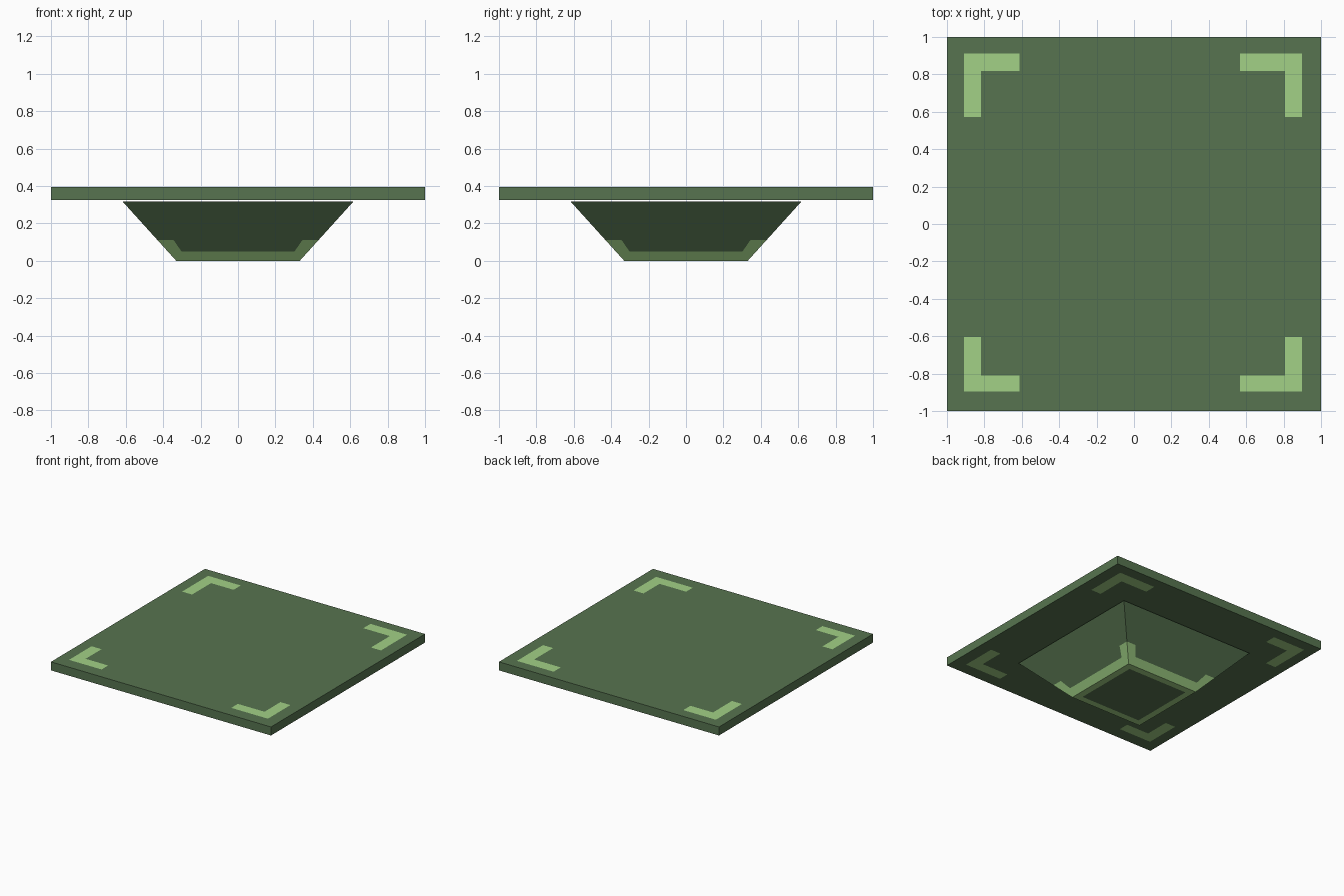
import bpy
import bmesh
from mathutils import Matrix
from math import pi

if "Cube" in bpy.data.objects:
    bpy.data.objects.remove(bpy.data.objects["Cube"])

SLAB_BOTTOM, SLAB_TOP = 0.325, 0.395
FOOT, NECK, PED_TOP = 0.33, 0.617, 0.317   # pedestal half widths and height


def material(name, rgb):
    m = bpy.data.materials.new(name)
    m.diffuse_color = (*rgb, 1)
    m.use_nodes = True
    m.node_tree.nodes["Principled BSDF"].inputs["Base Color"].default_value = m.diffuse_color
    return m


GREEN = material("dark_green", (0.095, 0.175, 0.08))
LIGHT = material("light_green", (0.36, 0.64, 0.24))


def make_object(name, bm, mats):
    mesh = bpy.data.meshes.new(name)
    bm.to_mesh(mesh)
    bm.free()
    for m in mats:
        mesh.materials.append(m)
    ob = bpy.data.objects.new(name, mesh)
    bpy.context.collection.objects.link(ob)
    return ob


def add_face(bm, pts, mat=0):
    f = bm.faces.new([bm.verts.new(p) for p in pts])
    f.material_index = mat


# Table top slab
bm = bmesh.new()
thick = SLAB_TOP - SLAB_BOTTOM
bmesh.ops.create_cube(bm, size=1, matrix=Matrix.Translation((0, 0, SLAB_BOTTOM + thick / 2))
                      @ Matrix.Diagonal((2, 2, thick, 1)))
make_object("slab", bm, [GREEN])

# L-shaped corner marks on both faces of the slab: outer, inner, arm end
x_marks = {"left": (-0.909, -0.818, -0.613), "right": (0.899, 0.808, 0.566)}
y_marks = {"back": (0.911, 0.818, 0.572), "front": (-0.896, -0.81, -0.603)}
for xn, (xo, xi, xe) in x_marks.items():
    for yn, (yo, yi, ye) in y_marks.items():
        outline = [(xo, yo), (xe, yo), (xe, yi), (xi, yi), (xi, ye), (xo, ye)]
        if (xo > 0) == (yo > 0):
            outline.reverse()          # keep the winding counter-clockwise
        if sum(a[0] * b[1] - b[0] * a[1] for a, b in zip(outline, outline[1:] + outline[:1])) < 0:
            outline.reverse()
        bm = bmesh.new()
        add_face(bm, [(x, y, SLAB_TOP + 0.001) for x, y in outline])
        add_face(bm, [(x, y, SLAB_BOTTOM - 0.001) for x, y in reversed(outline)])
        make_object(f"corner_mark_{yn}_{xn}", bm, [LIGHT])


# Tapered pedestal: one quarter (side, light trim, base border) turned four times
def half(z):
    return FOOT + (NECK - FOOT) * z / PED_TOP


def on_side(x, z):
    return (x, -half(z), z)


LOW, HIGH, BORDER = 0.05, 0.112, 0.055
h, inner = half(HIGH), FOOT - BORDER
step = [(h, HIGH), (0.345, HIGH), (0.302, LOW), (-0.302, LOW), (-0.345, HIGH), (-h, HIGH)]
trim = [(-FOOT, 0), (FOOT, 0)] + step
wall = step[::-1] + [(NECK, PED_TOP), (-NECK, PED_TOP)]

bm = bmesh.new()
for i in range(4):
    turn = Matrix.Rotation(i * pi / 2, 3, 'Z')
    start = len(bm.verts)
    add_face(bm, [on_side(*p) for p in trim], 1)
    add_face(bm, [on_side(*p) for p in wall], 0)
    add_face(bm, [(FOOT, -FOOT, 0), (-FOOT, -FOOT, 0), (-inner, -inner, 0), (inner, -inner, 0)], 1)
    bmesh.ops.rotate(bm, verts=list(bm.verts)[start:], cent=(0, 0, 0), matrix=turn)
# base centre and closed top
add_face(bm, [(-inner, -inner, 0), (-inner, inner, 0), (inner, inner, 0), (inner, -inner, 0)])
add_face(bm, [(-NECK, -NECK, PED_TOP), (NECK, -NECK, PED_TOP), (NECK, NECK, PED_TOP), (-NECK, NECK, PED_TOP)])
bmesh.ops.remove_doubles(bm, verts=bm.verts, dist=0.0005)
bmesh.ops.recalc_face_normals(bm, faces=bm.faces)
make_object("pedestal", bm, [GREEN, LIGHT])
